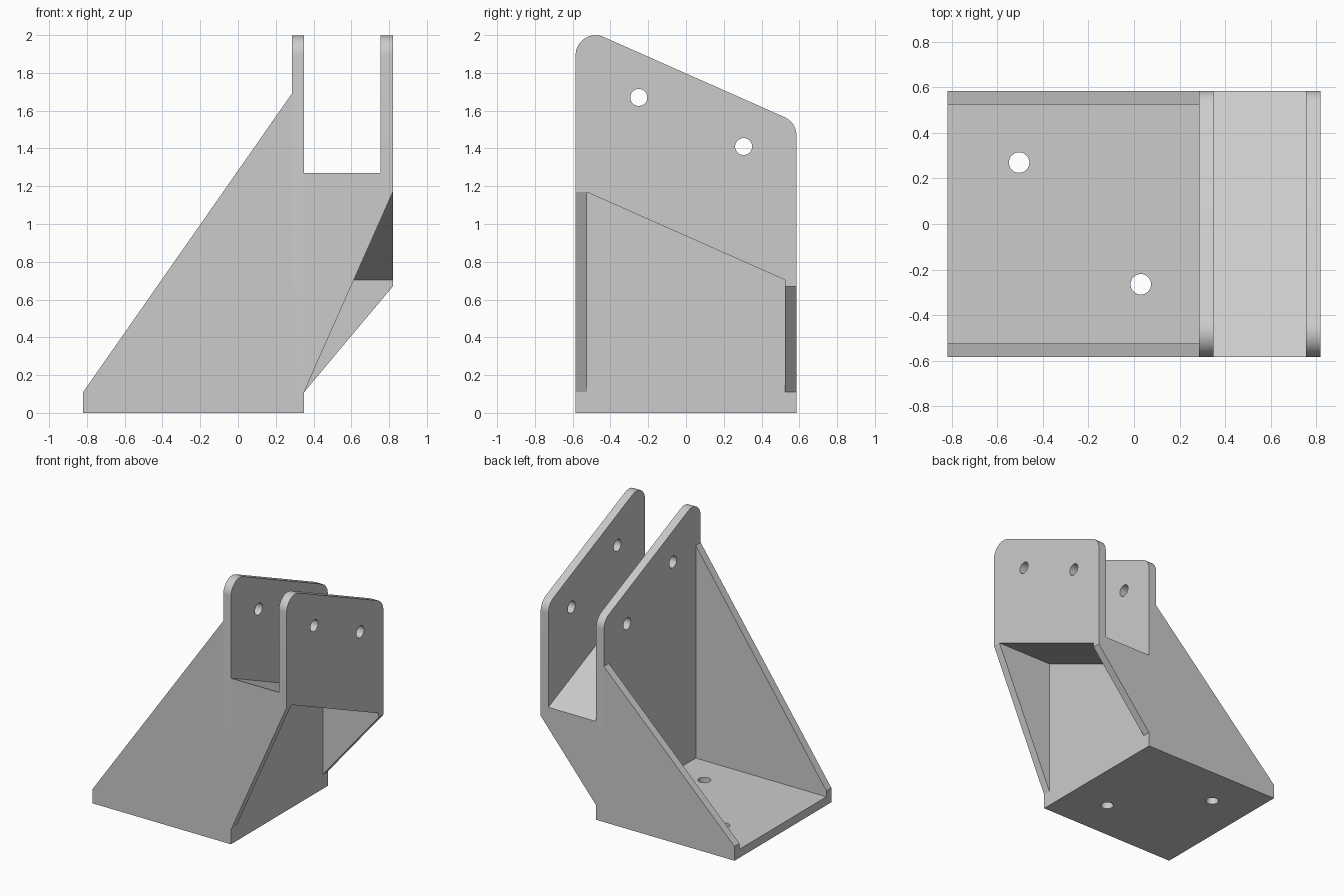
import bpy
import bmesh
from math import radians, atan, cos, sin, pi
from mathutils import Vector, Matrix

cube = bpy.data.objects.get("Cube")
if cube:
    bpy.data.objects.remove(cube, do_unlink=True)

# Main dimensions
HALF = 0.585                      # half depth in y
T = 0.065                         # sheet thickness
LEFT, INNER, OUTER = -0.82, 0.285, 0.755
RIGHT = OUTER + T
SLOPE = -0.443                    # fall of the tilted top and floor towards the back
LIP = 0.11                        # height where the gusset diagonals start
HOLE = 0.045

grey = bpy.data.materials.new("light grey")
grey.use_nodes = True
grey.diffuse_color = (0.6, 0.6, 0.6, 1)
grey.node_tree.nodes["Principled BSDF"].inputs["Base Color"].default_value = grey.diffuse_color


def prism(name, profile, axis, start, end):
    """Extrude a flat profile along x (profile in yz), y (xz) or z (xy)."""
    place = {"x": lambda p, d: (d, p[0], p[1]),
             "y": lambda p, d: (p[0], d, p[1]),
             "z": lambda p, d: (p[0], p[1], d)}[axis]
    bm = bmesh.new()
    face = bm.faces.new([bm.verts.new(place(p, start)) for p in profile])
    ext = bmesh.ops.extrude_face_region(bm, geom=[face])
    verts = [v for v in ext["geom"] if isinstance(v, bmesh.types.BMVert)]
    bmesh.ops.translate(bm, verts=verts, vec=Vector(place((0, 0), end - start)))
    bmesh.ops.recalc_face_normals(bm, faces=bm.faces)
    mesh = bpy.data.meshes.new(name)
    bm.to_mesh(mesh)
    bm.free()
    obj = bpy.data.objects.new(name, mesh)
    bpy.context.collection.objects.link(obj)
    mesh.materials.append(grey)
    return obj


def drill(obj, centres, rotation):
    """Cut round holes through a part."""
    bm = bmesh.new()
    for c in centres:
        bmesh.ops.create_cone(bm, cap_ends=True, segments=32, radius1=HOLE, radius2=HOLE,
                              depth=T * 3, matrix=Matrix.Translation(c) @ rotation)
    mesh = bpy.data.meshes.new("hole_cutter")
    bm.to_mesh(mesh)
    bm.free()
    cutter = bpy.data.objects.new("hole_cutter", mesh)
    cutter.hide_render = True
    bpy.context.collection.objects.link(cutter)
    mod = obj.modifiers.new("holes", "BOOLEAN")
    mod.operation = "DIFFERENCE"
    mod.solver = "EXACT"
    mod.object = cutter
    bpy.context.view_layer.objects.active = obj
    bpy.ops.object.modifier_apply(modifier=mod.name)
    bpy.data.objects.remove(cutter, do_unlink=True)


def smooth(obj):
    bpy.ops.object.select_all(action="DESELECT")
    obj.select_set(True)
    bpy.context.view_layer.objects.active = obj
    bpy.ops.object.shade_smooth_by_angle(angle=radians(25))


def arc(cy, cz, r, a0, a1, n=10):
    return [(cy + r * cos(a0 + (a1 - a0) * i / n), cz + r * sin(a0 + (a1 - a0) * i / n))
            for i in range(n + 1)]


def top(y):
    return 1.797 + SLOPE * y


def under(y):
    return 0.936 + SLOPE * y


# Base plate with two bolt holes
base = prism("base_plate", [(LEFT, -HALF), (INNER, -HALF), (INNER, HALF), (LEFT, HALF)],
             "z", 0, T)
drill(base, [Vector((-0.505, 0.27, T / 2)), Vector((0.03, -0.265, T / 2))], Matrix())
smooth(base)

# Upright plates with a sloping, rounded top and two pin holes each
R = 0.106
tilt = pi / 2 + atan(SLOPE)
cy = HALF - R
drop = R / sin(tilt)
crown = arc(cy, top(cy) - drop, R, 0, tilt) + arc(-cy, top(-cy) - drop, R, tilt, pi)
for name, x, z_front, z_back in (("inner_upright", INNER, 0, 0),
                                 ("outer_upright", OUTER, under(-HALF), under(HALF))):
    plate = prism(name, [(-HALF, z_front), (HALF, z_back)] + crown, "x", x, x + T)
    drill(plate, [Vector((x + T / 2, -0.25, 1.67)), Vector((x + T / 2, 0.305, 1.41))],
          Matrix.Rotation(pi / 2, 4, "Y"))
    smooth(plate)

# Tilted floor bridging the two uprights
rise = 0.075
prism("slot_floor", [(-HALF, under(-HALF)), (HALF, under(HALF)),
                     (HALF, under(HALF) + rise), (-HALF, under(-HALF) + rise)],
      "x", INNER + T, OUTER)

# Front and back gussets on both sides of the inner upright
for side, y, z_left, z_right, z_floor in (("front", -HALF, 1.69, 1.17, 1.2),
                                          ("back", HALF - 0.06, 1.19, 0.67, 0.71)):
    prism(side + "_left_gusset", [(LEFT, T), (INNER, T), (INNER, z_left), (LEFT, LIP)],
          "y", y, y + 0.06)
    prism(side + "_right_gusset", [(INNER + T, LIP), (RIGHT, z_right),
                                   (RIGHT, z_floor), (INNER + T, z_floor)],
          "y", y, y + 0.06)
